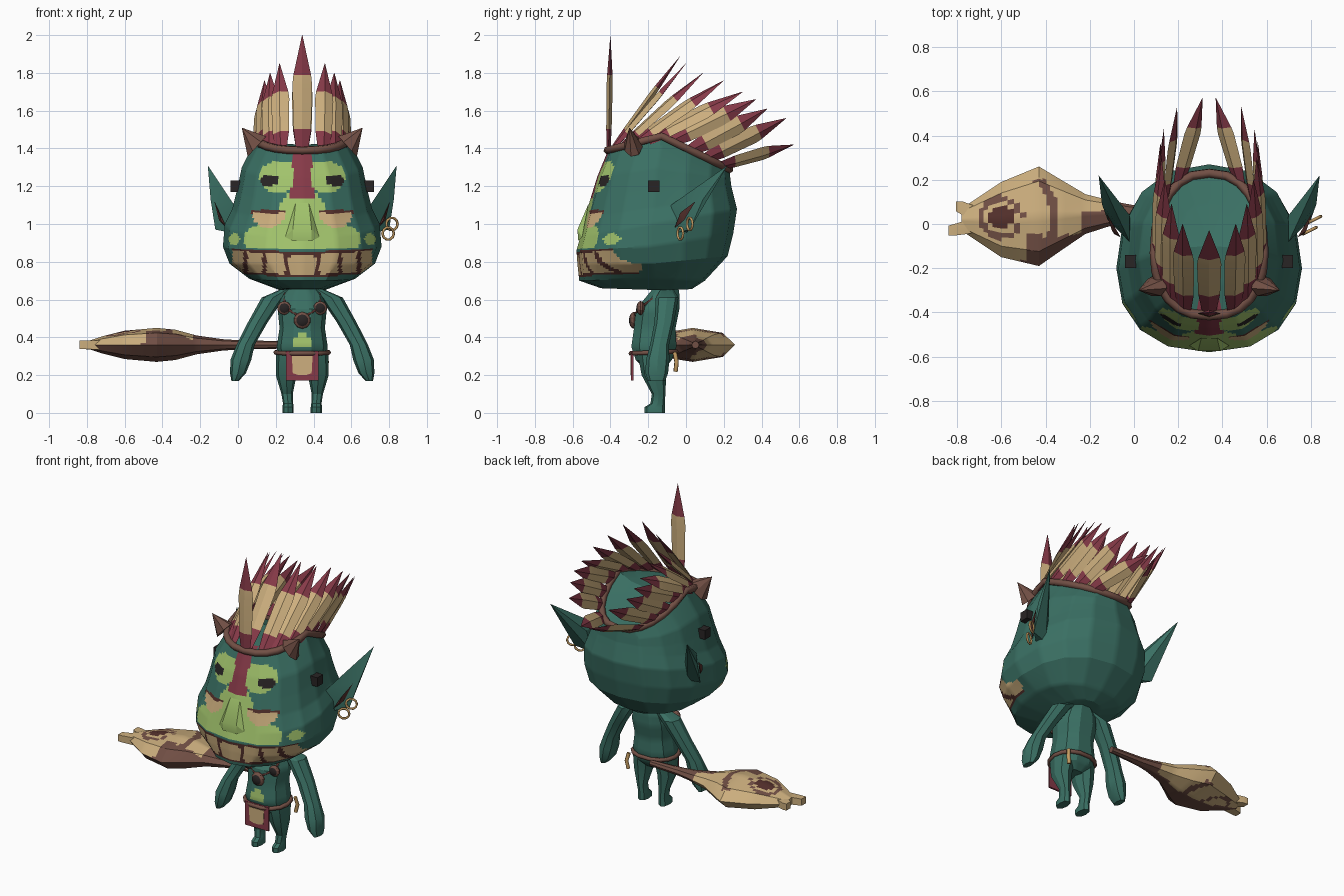
import bpy, bmesh, math
from mathutils import Vector as V

if "Cube" in bpy.data.objects:
    bpy.data.objects.remove(bpy.data.objects["Cube"])

CX = 0.34  # centre line of the figure
COLOURS = {"teal_skin": (0.042, 0.16, 0.125), "light_green_paint": (0.36, 0.55, 0.15),
           "tan": (0.61, 0.43, 0.21), "maroon": (0.24, 0.042, 0.065),
           "brown": (0.17, 0.08, 0.06), "near_black": (0.022, 0.018, 0.018),
           "gum_brown": (0.09, 0.03, 0.025), "gold": (0.55, 0.33, 0.12)}
TEAL, GREEN, TAN, MAROON, BROWN, BLACK, GUM, GOLD = range(8)
MATS = []
for mat_name, rgb in COLOURS.items():
    m = bpy.data.materials.new(mat_name)
    m.use_nodes = True
    m.diffuse_color = (*rgb, 1)
    m.node_tree.nodes["Principled BSDF"].inputs["Base Color"].default_value = (*rgb, 1)
    MATS.append(m)


def finish(name, bm, paint, mirror=False, loc=CX):
    """Turn a bmesh into an object; paint is a colour index or a rule."""
    bmesh.ops.recalc_face_normals(bm, faces=bm.faces)
    me = bpy.data.meshes.new(name)
    bm.to_mesh(me)
    bm.free()
    ob = bpy.data.objects.new(name, me)
    ob.location.x = loc
    bpy.context.collection.objects.link(ob)
    for m in MATS:
        me.materials.append(m)
    for p in me.polygons:
        p.material_index = paint(p.center, p.normal, p.index) if callable(paint) else paint
    if mirror:
        ob.modifiers.new("mirror", "MIRROR")
    return ob


def loft(name, rings, paint, sub=1, **kw):
    """Skin closed rings, optionally splitting every panel into sub x sub."""
    rings = [[r[i].lerp(r[(i + 1) % len(r)], k / sub) for i in range(len(r)) for k in range(sub)]
             for r in rings]
    rows = [[p.lerp(q, k / sub) for p, q in zip(a, b)]
            for a, b in zip(rings, rings[1:]) for k in range(sub)] + [rings[-1]]
    bm = bmesh.new()
    vs = [[bm.verts.new(p) for p in row] for row in rows]
    n = len(vs[0])
    for a, b in zip(vs, vs[1:]):
        for i in range(n):
            j = (i + 1) % n
            bm.faces.new((a[i], a[j], b[j], b[i]))
    bm.faces.new(vs[0])
    bm.faces.new(vs[-1])
    return finish(name, bm, paint, **kw)


def hull(name, points, paint, **kw):
    bm = bmesh.new()
    for p in points:
        bm.verts.new(p)
    res = bmesh.ops.convex_hull(bm, input=bm.verts)
    bmesh.ops.delete(bm, geom=res["geom_interior"], context="VERTS")
    return finish(name, bm, paint, **kw)


def box(c, sx, sy, sz):
    return [V(c) + V((a * sx, b * sy, d * sz)) for a in (-1, 1) for b in (-1, 1) for d in (-1, 1)]


def oval(a, zf, zm, zb, w, yf, ym, yb):
    """Point at angle a of a saddle shaped oval; front is a = -90 degrees."""
    c, s = math.cos(a), math.sin(a)
    x = w * math.copysign(abs(c) ** 0.85, c) if abs(c) > 1e-6 else 0
    t = abs(s) ** 0.9
    return V((x, ym + t * ((yf if s < 0 else yb) - ym), zm + t * ((zf if s < 0 else zb) - zm)))


def oval_ring(args, n):
    return [oval(math.tau * i / n, *args) for i in range(n)]


def limb(name, stations, paint, n=8, **kw):
    rings = []
    for x, y, z, rx, ry in stations:
        rings.append([p + V((x, 0, 0)) for p in oval_ring((z, z, z, rx, y - ry, y, y + ry), n)])
    return loft(name, rings, paint, **kw)


def tube(name, points, radius, mat, cyclic=True):
    cu = bpy.data.curves.new(name, "CURVE")
    cu.dimensions = "3D"
    cu.bevel_depth, cu.bevel_resolution, cu.use_fill_caps = radius, 1, True
    sp = cu.splines.new("POLY")
    sp.points.add(len(points) - 1)
    for q, p in zip(sp.points, points):
        q.co = (*p, 1)
    sp.use_cyclic_u = cyclic
    cu.materials.append(MATS[mat])
    ob = bpy.data.objects.new(name, cu)
    ob.location.x = CX
    bpy.context.collection.objects.link(ob)


def inside(u, z, cu, cz, ru, rz):
    return ((u - cu) / ru) ** 2 + ((z - cz) / rz) ** 2 < 1


# Head with painted face
def face_paint(c, n, i):
    u, z = abs(c.x), c.z
    if c.y > -0.24:
        return TEAL
    lift = 0.06 * u
    if 0.715 < z - lift < 0.85 and u < 0.37:
        if z - lift < 0.728 or any(abs(u - g) < 0.011 for g in (0.08, 0.2, 0.3)):
            return GUM
        return TAN if z - lift < 0.835 else GUM
    if z < 0.87:
        return TEAL
    if 1.13 < z < 1.4 and u < (0.065 if z < 1.2 else 0.05):
        return MAROON
    if inside(u, z, 0.175, 1.23, 0.05, 0.028):
        return BLACK
    if z < 1.075 and inside(u, z, 0.18, 1.065, 0.09, 0.085):
        return GUM if z > 1.058 else TAN
    if (inside(u, z, 0, 0.99, 0.14, 0.2) or inside(u, z, 0.12, 1.25, 0.11, 0.085)
            or inside(u, z, 0.2, 0.92, 0.11, 0.075) or inside(u, z, 0.36, 0.92, 0.03, 0.03)):
        return GREEN
    return TEAL


BAND = (1.385, 1.46, 1.285, 0.24, -0.415, -0.13, 0.23)
head_rings = [(0.66, 0.65, 0.655, 0.12, -0.45, -0.15, 0.03),
              (0.70, 0.71, 0.70, 0.28, -0.565, -0.17, 0.10),
              (0.79, 0.79, 0.83, 0.385, -0.575, -0.18, 0.22),
              (0.86, 0.88, 0.95, 0.42, -0.58, -0.2, 0.25),
              (0.93, 1.0, 1.08, 0.41, -0.56, -0.2, 0.27),
              (1.03, 1.08, 1.16, 0.37, -0.535, -0.18, 0.25),
              (1.12, 1.18, 1.2, 0.345, -0.51, -0.17, 0.24),
              (1.25, 1.30, 1.24, 0.32, -0.47, -0.16, 0.235),
              BAND, (1.41, 1.43, 1.33, 0.14, -0.28, -0.11, 0.1),
              (1.42, 1.42, 1.4, 0.02, -0.13, -0.1, -0.07)]
loft("head", [oval_ring(r, 16) for r in head_rings], face_paint, sub=9)
hull("nose", [(s * a, y, z) for s in (-1, 1) for a, y, z in
              ((0.035, -0.515, 1.11), (0.05, -0.575, 0.97), (0.09, -0.55, 0.93), (0.05, -0.57, 0.91))], GREEN)

# Ears, temple studs and earrings
hull("ear", [(0.36, -0.08, 1.10), (0.36, -0.07, 0.95), (0.35, 0, 0.95), (0.36, 0.04, 1.1),
             (0.46, 0.02, 0.97), (0.485, 0.09, 1.13), (0.42, 0.11, 1.17), (0.5, 0.22, 1.31)],
     TEAL, mirror=True)
hull("ear_hollow", [(0.43, -0.045, 1.02), (0.40, -0.06, 0.98), (0.465, 0.05, 1.12),
                    (0.44, -0.03, 1.06), (0.44, -0.01, 1.02)], GUM, mirror=True)
hull("temple_stud", box((0.355, -0.17, 1.2), 0.025, 0.03, 0.03), BLACK, mirror=True)
for k, (x, z) in enumerate(((0.475, 1.0), (0.455, 0.95))):
    tube(f"earring_{k + 1}", [V((x + 0.03 * math.cos(a), 0.02 - k * 0.05 + 0.015 * math.cos(a),
                                 z + 0.033 * math.sin(a)))
                              for a in (math.tau * j / 10 for j in range(10))], 0.007, GOLD)

# Headdress: band, small horns, feathers
tube("headband", [p * 1.0 + V((p.x * 0.03, 0, 0.005)) for p in oval_ring(BAND, 24)], 0.022, BROWN)
hull("band_horn", [V((0.24, -0.28, 1.41)) + V((-0.1 * math.sin(a) * 0.5, 0.05 * math.cos(a), 0.055 * math.sin(a)))
                   for a in (math.tau * j / 7 for j in range(7))] + [(0.29, -0.29, 1.38), (0.32, -0.3, 1.51)],
     BROWN, mirror=True)


def feather(name, base, tip, along, width, mirror):
    axis = (tip - base).normalized()
    side = (along - axis * along.dot(axis)).normalized()
    thick = axis.cross(side)
    rings = []
    for t, w in ((0, 0.6), (0.2, 0.9), (0.58, 1.0), (0.66, 0.9), (1, 0.02)):
        p = base.lerp(tip, t)
        rings.append([p + side * width * w, p + thick * 0.016 * w,
                      p - side * width * w, p - thick * 0.016 * w])
    loft(name, rings, lambda c, n, i: TAN if 4 <= i < 12 else MAROON, mirror=mirror)


front = V((0, -0.41, 1.38))
feather("front_feather", front, V((0, -0.4, 2.0)), V((1, 0, 0)), 0.052, False)
feather("second_feather", front + V((0, 0.02, 0.02)), V((0, -0.03, 1.89)), V((1, 0, 0)), 0.055, False)
side_tips = [(-66, 0.12, 0.0, 1.85), (-48, 0.17, 0.09, 1.8), (-30, 0.2, 0.2, 1.76),
             (-12, 0.215, 0.3, 1.7), (6, 0.22, 0.37, 1.66), (22, 0.205, 0.43, 1.61),
             (38, 0.145, 0.53, 1.56), (58, 0.03, 0.57, 1.42)]
for k, (deg, x, y, z) in enumerate(side_tips):
    a = math.radians(deg)
    tangent = oval(a + 0.1, *BAND) - oval(a - 0.1, *BAND)
    feather(f"side_feather_{k + 1}", oval(a, *BAND), V((x, y, z)), tangent, 0.05, True)

# Torso, arms and legs
limb("torso", [(0, -0.1, 0.68, 0.06, 0.06), (0, -0.12, 0.62, 0.11, 0.09), (0, -0.15, 0.55, 0.13, 0.12),
               (0, -0.165, 0.45, 0.12, 0.115), (0, -0.17, 0.35, 0.135, 0.125),
               (0, -0.17, 0.28, 0.125, 0.1), (0, -0.17, 0.24, 0.06, 0.06)],
     lambda c, n, i: GREEN if c.y < -0.22 and inside(c.x, c.z, 0, 0.385, 0.045, 0.04) else TEAL,
     n=10, sub=4)
limb("arm", [(0.07, -0.1, 0.66, 0.03, 0.03), (0.155, -0.1, 0.61, 0.06, 0.06), (0.235, -0.115, 0.48, 0.052, 0.052),
             (0.30, -0.14, 0.36, 0.048, 0.05), (0.325, -0.15, 0.28, 0.055, 0.062),
             (0.34, -0.155, 0.21, 0.042, 0.06), (0.355, -0.155, 0.17, 0.02, 0.045)],
     TEAL, mirror=True)
limb("leg", [(0.075, -0.17, 0.31, 0.065, 0.085), (0.085, -0.17, 0.2, 0.055, 0.065), (0.08, -0.145, 0.1, 0.03, 0.036),
             (0.075, -0.15, 0.05, 0.027, 0.038), (0.075, -0.165, 0.03, 0.03, 0.055),
             (0.075, -0.165, 0, 0.03, 0.055)], TEAL, mirror=True)

# Belt and loincloth
tube("belt", oval_ring((0.315, 0.32, 0.325, 0.14, -0.295, -0.17, -0.05), 14), 0.013, BROWN)
tube("belt_knot", [V((0.12, -0.06, 0.32)), V((0.13, -0.05, 0.27)), V((0.12, -0.055, 0.22))], 0.012, GOLD, False)
hull("loincloth", box((0, -0.285, 0.25), 0.085, 0.006, 0.078), MAROON)
hull("loincloth_patch", [(s * a, y, z) for s in (-1, 1) for y in (-0.294, -0.288)
                         for a, z in ((0.055, 0.30), (0.03, 0.26), (0.05, 0.21), (0.02, 0.2))], TAN)

# Necklace of round charms with dark centres
for k, (x, y, z, r) in enumerate(((0, -0.275, 0.49, 0.045), (0.095, -0.24, 0.555, 0.037), (-0.095, -0.24, 0.555, 0.037))):
    bm = bmesh.new()
    bmesh.ops.create_uvsphere(bm, u_segments=10, v_segments=8, radius=r)
    for v in bm.verts:
        v.co = V((v.co.x + x, v.co.z * 0.6 + y, v.co.y + z))
    finish(f"charm_{k + 1}", bm, lambda c, n, i: BLACK if n.y < -0.85 else BROWN)
tube("necklace", [V((0.09, -0.12, 0.64)), V((0.095, -0.24, 0.56)), V((0, -0.28, 0.5)),
                  V((-0.095, -0.24, 0.56)), V((-0.09, -0.12, 0.64))], 0.008, GUM, False)


# Club lying behind the hip, tan with brown swirls
def club_paint(c, n, i):
    r = math.hypot(c.x + 0.6, c.y - 0.03)
    if r < 0.055 and n.z > 0:
        return GUM
    if c.x > -0.12 or (c.y < -0.05 and (c.x > -0.5 or n.z < 0.5)):
        return BROWN
    if 0.075 < r < 0.1 or (0.22 < r < 0.26 and c.y < 0.2) or (r > 0.36 and c.y < 0.06):
        return BROWN
    return BROWN if n.z < 0 and c.y < 0.03 else TAN


club_rings = []
for k, (x, y, ry, rz) in enumerate(((0.22, 0.05, 0.02, 0.02), (0, 0.05, 0.035, 0.025), (-0.08, 0.05, 0.05, 0.03),
                                    (-0.22, 0.045, 0.09, 0.05), (-0.33, 0.04, 0.16, 0.08), (-0.43, 0.035, 0.225, 0.09),
                                    (-0.6, 0.02, 0.17, 0.075), (-0.72, 0.02, 0.09, 0.045), (-0.78, 0.02, 0.05, 0.025))):
    club_rings.append([V((x, y + ry * math.cos(a), 0.36 + rz * math.sin(a)))
                       for a in (math.tau * j / 8 for j in range(8))])
loft("club", club_rings, club_paint, sub=6, loc=0)
for k, (y, x2, y2) in enumerate(((0.05, -0.79, 0.08), (-0.01, -0.825, -0.03))):
    hull(f"club_prong_{k + 1}", box((-0.73, y, 0.36), 0.015, 0.03, 0.025) + box((x2, y2, 0.36), 0.015, 0.022, 0.022),
         TAN, loc=0)

# Shading: smooth within panels, crisp at strong creases
bpy.ops.object.select_all(action="DESELECT")
for ob in bpy.context.collection.objects:
    if ob.type == "MESH":
        ob.select_set(True)
        bpy.context.view_layer.objects.active = ob
bpy.ops.object.shade_smooth_by_angle(angle=math.radians(28))
